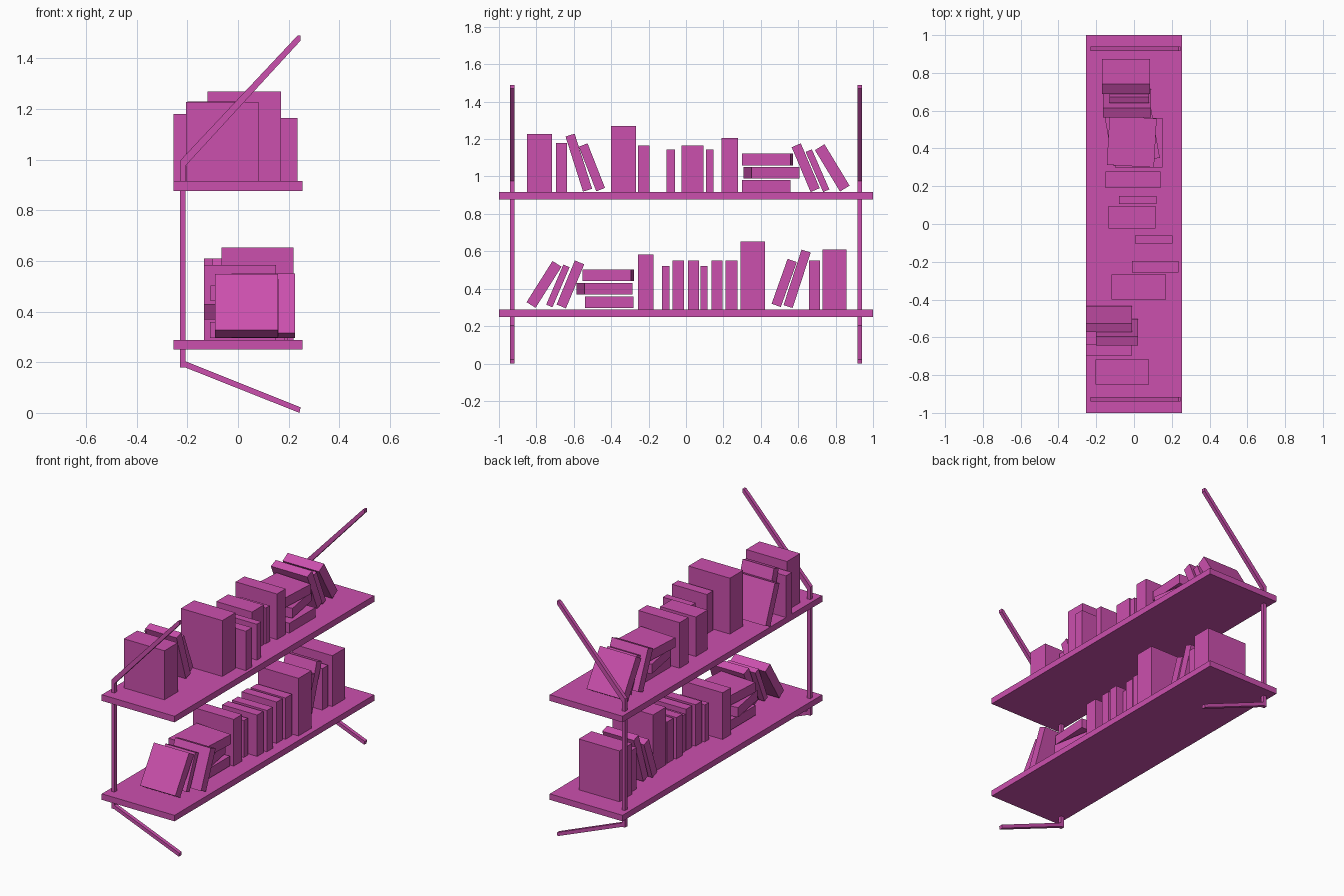
import bpy, bmesh
from math import radians
from mathutils import Matrix, Vector

mat = bpy.data.materials.new("magenta")
mat.diffuse_color = (0.60, 0.08, 0.42, 1)


def finish(name, bm):
    bmesh.ops.recalc_face_normals(bm, faces=bm.faces)
    me = bpy.data.meshes.new(name)
    bm.to_mesh(me)
    bm.free()
    me.materials.append(mat)
    ob = bpy.data.objects.new(name, me)
    bpy.context.collection.objects.link(ob)
    return ob


def box(name, centre, size, angle=0, axis='X'):
    bm = bmesh.new()
    bmesh.ops.create_cube(bm, size=1)
    m = (Matrix.Translation(centre) @ Matrix.Rotation(radians(angle), 4, axis)
         @ Matrix.Diagonal(Vector((*size, 1))))
    bm.transform(m)
    return finish(name, bm)


# Shelf boards
box("lower_shelf", (0, 0, 0.269), (0.51, 2, 0.038))
box("upper_shelf", (0, 0, 0.8965), (0.51, 2, 0.039))

# Bent side brackets: post with a sloping arm at each end
profile = [(-.23, .18), (-.21, .18), (.243, 0), (.247, .022), (-.208, .204),
           (-.208, .975), (.247, 1.47), (.247, 1.49), (.235, 1.49), (-.23, .995)]
for name, y in (("left_bracket", -.928), ("right_bracket", .928)):
    bm = bmesh.new()
    face = bm.faces.new([bm.verts.new((x, y - .012, z)) for x, z in profile])
    ext = bmesh.ops.extrude_face_region(bm, geom=[face])
    verts = [v for v in ext["geom"] if isinstance(v, bmesh.types.BMVert)]
    bmesh.ops.translate(bm, verts=verts, vec=(0, .024, 0))
    finish(name, bm)

# Upright books: x0, x1, y0, y1, top
upright = {
    "upper": (.916, [
        (-.205, .08, -.851, -.717, 1.227), (-.255, -.01, -.696, -.637, 1.18),
        (-.12, .17, -.40, -.268, 1.27), (-.01, .235, -.257, -.195, 1.165),
        (.005, .205, -.104, -.06, 1.143), (-.135, .115, -.024, .094, 1.166),
        (-.08, .12, .107, .147, 1.143), (-.15, .14, .19, .278, 1.205)]),
    "lower": (.288, [
        (-.135, .15, -.257, -.174, .584), (-.07, .13, -.128, -.088, .522),
        (-.06, .185, -.072, -.011, .55), (-.05, .195, .011, .07, .55),
        (-.05, .15, .078, .115, .522), (-.07, .175, .137, .195, .55),
        (-.06, .185, .211, .276, .55), (-.065, .22, .292, .423, .653),
        (-.115, .13, .658, .717, .55), (-.135, .15, .731, .859, .61)]),
}
for shelf, (base, books) in upright.items():
    for x0, x1, y0, y1, top in books:
        box(f"{shelf}_upright_book", ((x0 + x1) / 2, (y0 + y1) / 2, (base + top) / 2),
            (x1 - x0, y1 - y0, top - base))

# Leaning books: x0, x1, centre y, centre z, thickness, height, tilt
leaning = [
    (-.2, .02, -.573, 1.074, .051, .309, 17.6),
    (-.255, -.01, -.503, 1.049, .050, .256, 21.4),
    (-.165, .09, .640, 1.047, .053, .260, 22.9),
    (-.13, .08, .703, 1.031, .036, .234, 23.6),
    (-.17, .085, .782, 1.046, .060, .259, 31.2),
    (-.09, .157, -.759, .423, .057, .260, -32.2),
    (-.05, .16, -.685, .415, .036, .233, -23.2),
    (-.025, .225, -.618, .423, .054, .255, -22.5),
    (-.12, .125, .525, .431, .052, .255, -19.6),
    (-.1, .12, .594, .453, .051, .312, -18.0),
]
for x0, x1, y, z, t, h, a in leaning:
    box("leaning_book", ((x0 + x1) / 2, y, z), (x1 - x0, t, h), a)

# Lying stacks: x, y, z, turn
stacked = [
    (.025, .430, .949, 0), (-.009, .457, 1.021, 10), (-.012, .436, 1.091, -3.2),
    (.015, -.411, .327, 0), (.011, -.436, .400, 10), (.023, -.416, .473, -3.2),
]
for x, y, z, a in stacked:
    box("stacked_book", (x, y, z), (.25, .26, .062), a, 'Z')
